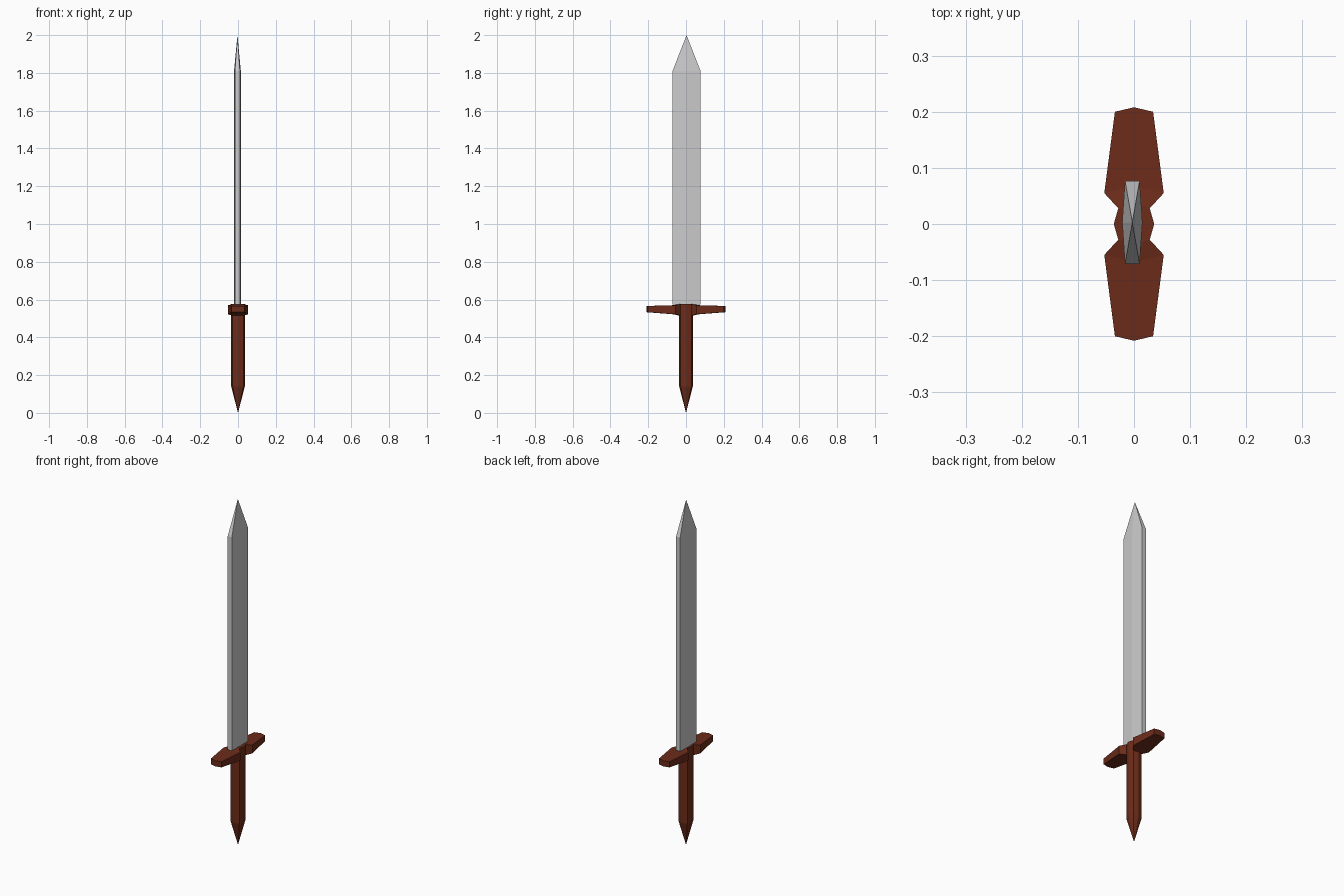
import bpy, bmesh

if "Cube" in bpy.data.objects:
    bpy.data.objects.remove(bpy.data.objects["Cube"])

wood = bpy.data.materials.new("brown_wood")
wood.diffuse_color = (0.15, 0.025, 0.01, 1)
wood.use_nodes = True
wood.node_tree.nodes["Principled BSDF"].inputs["Base Color"].default_value = wood.diffuse_color


def loft(name, rings, tip=None, material=None):
    """Skin equal-length rings of points, closing with caps or a point."""
    bm = bmesh.new()
    loops = [[bm.verts.new(p) for p in ring] for ring in rings]
    n = len(loops[0])
    for a, b in zip(loops, loops[1:]):
        for i in range(n):
            j = (i + 1) % n
            bm.faces.new((a[i], a[j], b[j], b[i]))
    bm.faces.new(loops[0][::-1])
    if tip:
        point = bm.verts.new(tip)
        for i in range(n):
            bm.faces.new((loops[-1][i], loops[-1][(i + 1) % n], point))
    else:
        bm.faces.new(loops[-1])
    bmesh.ops.recalc_face_normals(bm, faces=bm.faces)
    mesh = bpy.data.meshes.new(name)
    bm.to_mesh(mesh)
    bm.free()
    obj = bpy.data.objects.new(name, mesh)
    bpy.context.collection.objects.link(obj)
    if material:
        mesh.materials.append(material)
    return obj


# Blade: flat section with a faint central ridge, ending in a point
section = [(0.018, 0), (0.013, 0.074), (-0.013, 0.074),
           (-0.018, 0), (-0.013, -0.074), (0.013, -0.074)]
loft("blade", [[(x - 0.003, y + 0.003, z) for x, y in section]
               for z in (0.574, 1.81)], tip=(-0.003, 0.003, 2.0))

# Grip: octagonal bar tapering to a pointed pommel
octagon = [(0.036, 0), (0.028, 0.028), (0, 0.036), (-0.028, 0.028),
           (-0.036, 0), (-0.028, -0.028), (0, -0.036), (0.028, -0.028)]
loft("grip", [[(x, y, z) for x, y in octagon] for z in (0.576, 0.14)],
     tip=(0, 0, 0), material=wood)

# Guard arms: flare out from the grip, then taper to blunt ends
# (half width, side y, middle y, bottom z, top z)
stations = [(0.028, 0.028, 0.036, 0.515, 0.576),
            (0.053, 0.055, 0.068, 0.522, 0.57),
            (0.034, 0.2, 0.208, 0.533, 0.566)]
for side, label in ((1, "back"), (-1, "front")):
    rings = [[(-w, side * ys, lo), (0, side * ym, lo), (w, side * ys, lo),
              (w, side * ys, hi), (0, side * ym, hi), (-w, side * ys, hi)]
             for w, ys, ym, lo, hi in stations]
    loft("guard_arm_" + label, rings, material=wood)
